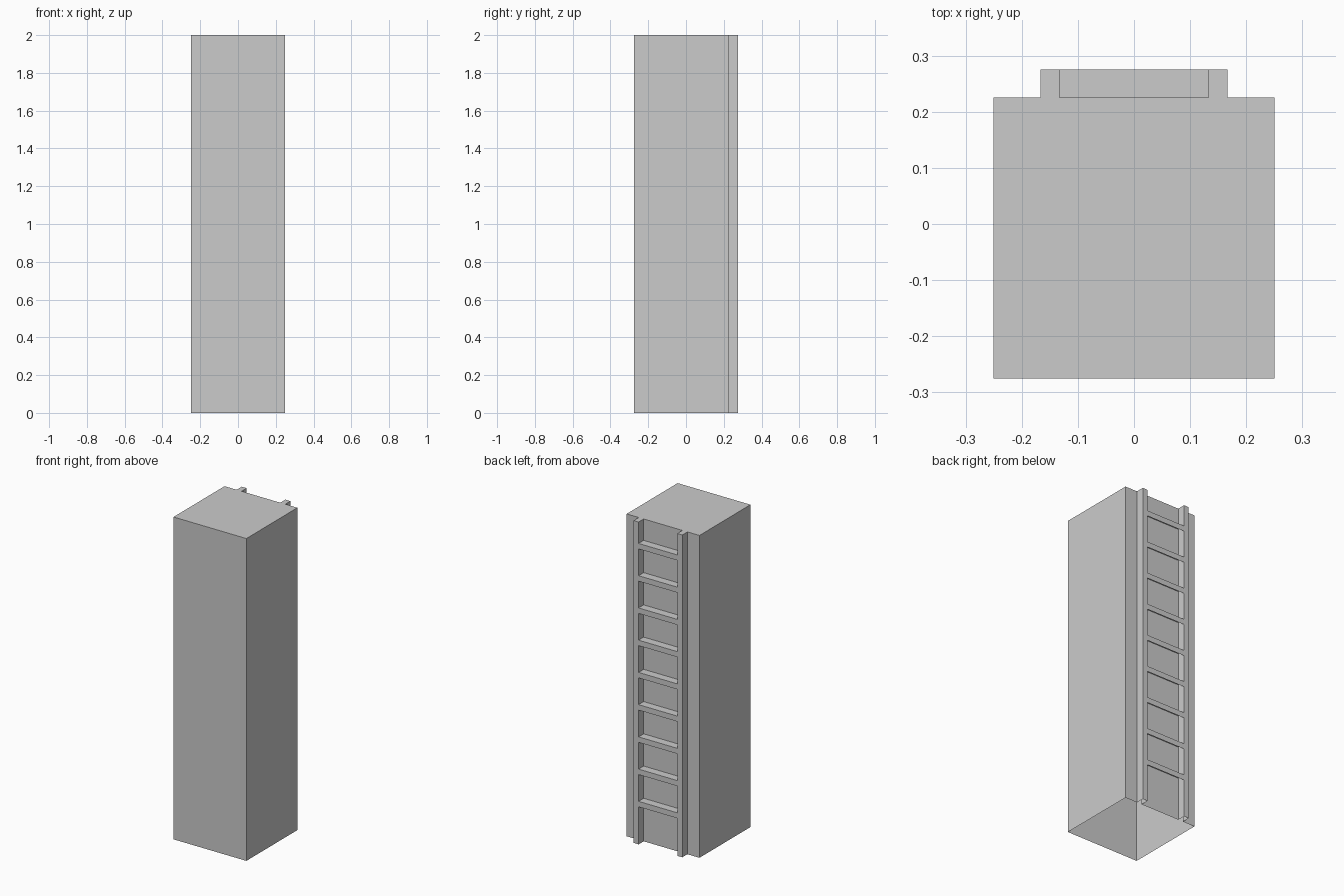
import bpy, bmesh

if "Cube" in bpy.data.objects:
    bpy.data.objects.remove(bpy.data.objects["Cube"])


def make_object(name, build):
    bm = bmesh.new()
    build(bm)
    mesh = bpy.data.meshes.new(name)
    bm.to_mesh(mesh)
    bm.free()
    obj = bpy.data.objects.new(name, mesh)
    bpy.context.collection.objects.link(obj)
    return obj


FRONT, WALL, BACK = -0.275, 0.225, 0.275
INNER, OUTER, HALF = 0.133, 0.167, 0.25
HEIGHT = 2.0


# Block with two rails: one outline carried upward, open underneath
def block_and_rails(bm):
    right = [(HALF, FRONT), (HALF, WALL), (OUTER, WALL),
             (OUTER, BACK), (INNER, BACK), (INNER, WALL)]
    outline = right + [(-x, y) for x, y in reversed(right)]
    low = [bm.verts.new((x, y, 0)) for x, y in outline]
    high = [bm.verts.new((x, y, HEIGHT)) for x, y in outline]
    n = len(outline)
    for i in range(n):
        j = (i + 1) % n
        bm.faces.new((low[i], low[j], high[j], high[i]))
    bm.faces.new(high)


# Nine rungs between the rails: back and top faces, open underneath
def rungs(bm):
    for i in range(9):
        z = 0.25 + 0.2 * i
        lo, hi = z - 0.017, z + 0.017
        a, b, c, d, e, f = [bm.verts.new(p) for p in (
            (INNER, BACK, lo), (-INNER, BACK, lo),
            (-INNER, BACK, hi), (INNER, BACK, hi),
            (-INNER, WALL, hi), (INNER, WALL, hi))]
        bm.faces.new((a, b, c, d))
        bm.faces.new((d, c, e, f))


make_object("tower_block_with_rails", block_and_rails)
make_object("ladder_rungs", rungs)
